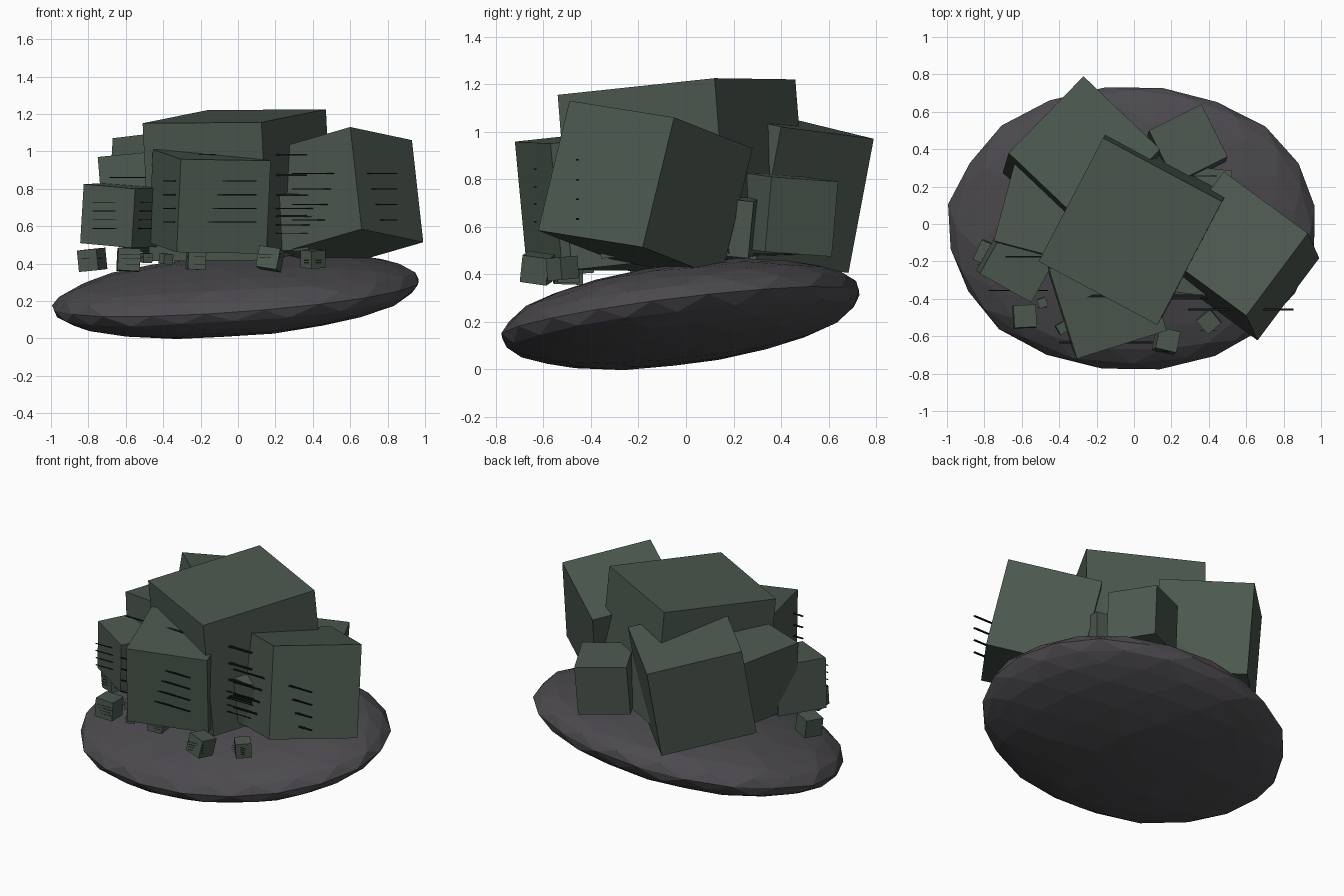
import bpy, bmesh, math, random
from mathutils import Vector, Matrix

if "Cube" in bpy.data.objects:
    bpy.data.objects.remove(bpy.data.objects["Cube"])

random.seed(4)


def material(name, rgb):
    m = bpy.data.materials.new(name)
    m.diffuse_color = (*rgb, 1)
    m.use_nodes = True
    m.node_tree.nodes["Principled BSDF"].inputs["Base Color"].default_value = m.diffuse_color
    return m


GREEN = material("dark green", (0.072, 0.098, 0.078))
STONE = material("grey stone", (0.072, 0.068, 0.076))
BLACK = material("near black", (0.008, 0.010, 0.009))


def add_object(name, bm, mat):
    me = bpy.data.meshes.new(name)
    bmesh.ops.recalc_face_normals(bm, faces=bm.faces)
    bm.to_mesh(me)
    bm.free()
    me.materials.append(mat)
    ob = bpy.data.objects.new(name, me)
    bpy.context.collection.objects.link(ob)
    return ob


def slats(name, c, s):
    # four thin level bars along x, just at the front of a block
    bm = bmesh.new()
    for k in (-0.22, -0.073, 0.073, 0.22):
        p = Vector((c.x, c.y - 0.505 * s, c.z + k * s))
        bmesh.ops.create_cube(bm, size=1, matrix=Matrix.Translation(p)
                              @ Matrix.Diagonal((s, 0.02 * s, 0.012 * s, 1)))
    add_object(name + "_slats", bm, BLACK)


def block(name, a, b, c, h):
    # tilted box from three neighbouring top corners (b in the middle) and a height
    a, b, c = Vector(a), Vector(b), Vector(c)
    n = (a - b).cross(c - b).normalized()
    if n.z < 0:
        n = -n
    top = [a, b, c, a + c - b]
    bm = bmesh.new()
    t = [bm.verts.new(p) for p in top]
    d = [bm.verts.new(p - n * h) for p in top]
    bm.faces.new(t)
    bm.faces.new(d)
    for i in range(4):
        j = (i + 1) % 4
        bm.faces.new((t[i], t[j], d[j], d[i]))
    add_object(name, bm, GREEN)
    slats(name, (a + c) / 2 - n * h / 2, h)


def small_block(name, centre, s, yaw, tilt_x, tilt_y):
    bm = bmesh.new()
    rot = Matrix.Rotation(math.radians(yaw), 4, 'Z') \
        @ Matrix.Rotation(math.radians(tilt_x), 4, 'X') @ Matrix.Rotation(math.radians(tilt_y), 4, 'Y')
    bmesh.ops.create_cube(bm, size=s, matrix=Matrix.Translation(centre) @ rot)
    add_object(name, bm, GREEN)
    slats(name, Vector(centre), s)


# rock base: faceted, flattened and leaning
bm = bmesh.new()
bmesh.ops.create_icosphere(bm, subdivisions=3, radius=1)
bmesh.ops.rotate(bm, verts=bm.verts, matrix=Matrix.Rotation(0.15, 3, 'Z'))
for v in bm.verts:
    x, y, z = v.co * random.uniform(0.985, 1.01)
    x, y = 0.99 * x, 0.765 * y
    v.co = (x - 0.01, y - 0.02, 0.232 + 0.072 * x + 0.12 * y + 0.204 * z)
add_object("rock_base", bm, STONE)

# large blocks
block("centre_block", (-.51, -.2, 1.15), (.125, -.54, 1.155), (.47, .12, 1.225), .74)
block("right_block", (.15, -.16, 1.0), (.6, -.49, 1.13), (.93, -.05, 1.06), .565)
block("back_left_block", (-.67, .38, 1.07), (-.27, .79, .97), (.14, .40, 1.02), .575)
block("back_right_block", (.08, .5, .81), (.36, .64, .79), (.5, .36, .81), .317)
block("left_block", (-.64, .32, .956), (-.75, -.09, .97), (-.33, -.2, 1.01), .44)
block("front_block", (-.455, -.24, 1.01), (-.305, -.72, .958), (.175, -.57, .95), .5)
block("front_left_block", (-.825, -.265, .825), (-.55, -.42, .8), (-.395, -.145, .806), .317)
block("gap_block", (.205, -.14, .79), (.2, -.36, .77), (.38, -.385, .765), .3)
block("rear_gap_block", (.29, .31, .72), (.525, .285, .705), (.50, .05, .73), .24)

# small blocks scattered on the front of the rock
for i, args in enumerate([
    ((-.78, -.16, .42), .115, -25, 3, -5), ((-.585, -.495, .42), .12, 3, -2, 3),
    ((.172, -.625, .425), .115, -12, -8, 9), ((.40, -.52, .425), .095, 40, 4, -3),
    ((-.385, -.555, .425), .055, 30, 5, 5), ((-.225, -.50, .415), .095, 8, 0, 3),
    ((-.49, -.42, .43), .05, 20, 4, 0),
]):
    small_block(f"small_block_{i + 1}", *args)
